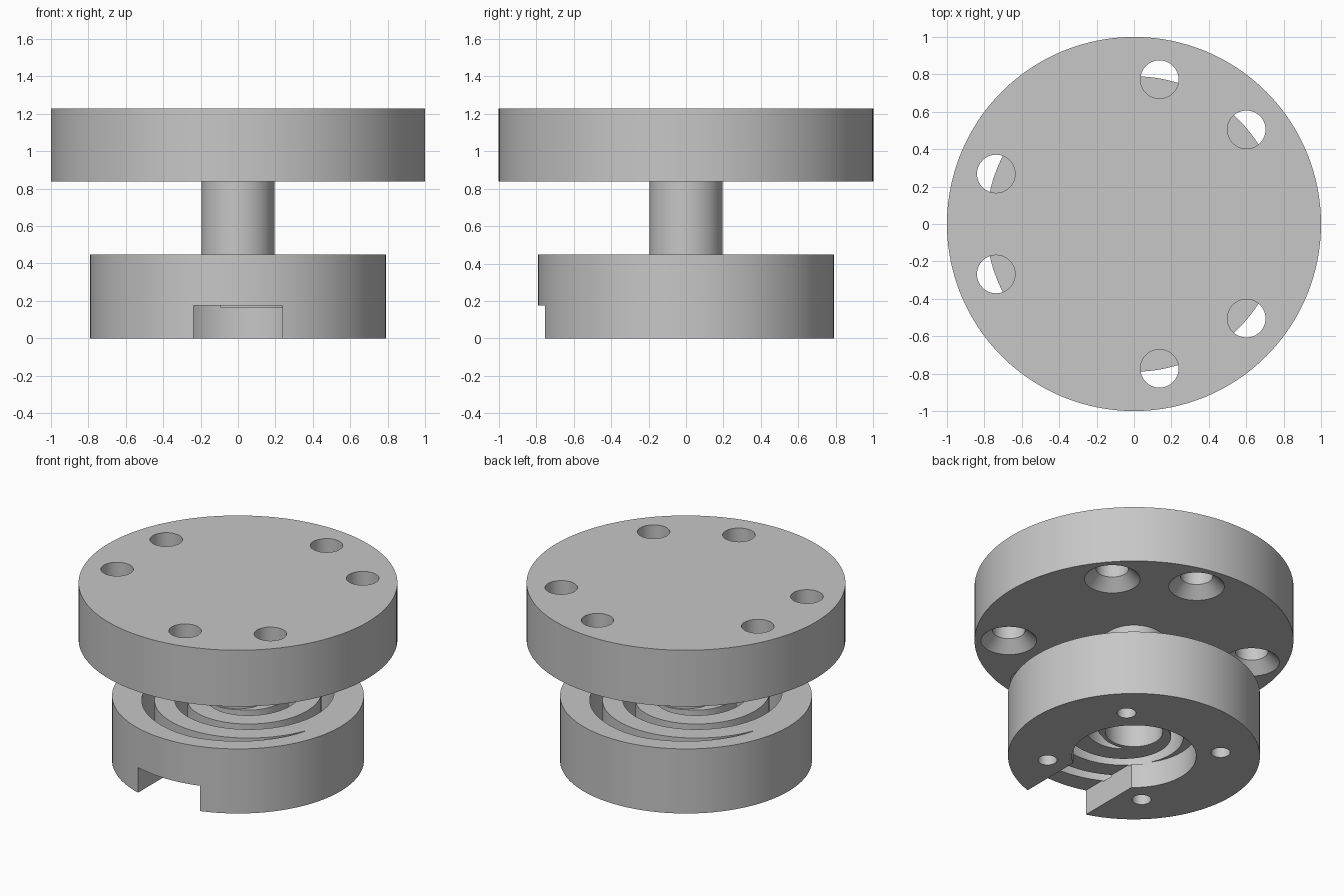
import bpy, bmesh, math
from math import cos, sin, radians

if "Cube" in bpy.data.objects:
    bpy.data.objects.remove(bpy.data.objects["Cube"], do_unlink=True)

metal = bpy.data.materials.new("grey metal")
metal.use_nodes = True
grey = (0.57, 0.57, 0.57, 1)
metal.diffuse_color = grey
metal.node_tree.nodes["Principled BSDF"].inputs["Base Color"].default_value = grey


def finish(name, bm):
    bmesh.ops.recalc_face_normals(bm, faces=bm.faces)
    mesh = bpy.data.meshes.new(name)
    bm.to_mesh(mesh)
    bm.free()
    mesh.materials.append(metal)
    obj = bpy.data.objects.new(name, mesh)
    bpy.context.collection.objects.link(obj)
    return obj


def lathe(name, profile, x=0, y=0, sides=48):
    """Stack of rings from (radius, z) pairs, capped at both ends."""
    bm = bmesh.new()
    rings = [[bm.verts.new((x + r * cos(math.tau * i / sides),
                            y + r * sin(math.tau * i / sides), z))
              for i in range(sides)] for r, z in profile]
    for low, high in zip(rings, rings[1:]):
        for i in range(sides):
            j = (i + 1) % sides
            bm.faces.new((low[i], low[j], high[j], high[i]))
    bm.faces.new(rings[0])
    bm.faces.new(rings[-1])
    return finish(name, bm)


def spiral_slot(name, turn, low, high):
    """Narrow spiral wall whose edges pinch out at the hub and the rim."""
    bm = bmesh.new()
    steps, half = 110, 0.04
    sections = []
    for i in range(steps + 1):
        r = 0.18 + (0.71 - 0.18) * i / steps
        a = radians(turn - 145 + (r - 0.56) * 180 / 0.21)
        inner, outer = max(r - half, 0.205), min(r + half, 0.675)
        sections.append([bm.verts.new((q * cos(a), q * sin(a), z))
                         for q, z in ((inner, low), (outer, low),
                                      (outer, high), (inner, high))])
    for s, t in zip(sections, sections[1:]):
        for k in range(4):
            m = (k + 1) % 4
            bm.faces.new((s[k], s[m], t[m], t[k]))
    bm.faces.new(sections[0])
    bm.faces.new(sections[-1])
    return finish(name, bm)


def box(name, size, centre):
    bm = bmesh.new()
    bmesh.ops.create_cube(bm, size=1)
    bmesh.ops.scale(bm, vec=size, verts=bm.verts)
    bmesh.ops.translate(bm, vec=centre, verts=bm.verts)
    return finish(name, bm)


def activate(obj):
    bpy.ops.object.select_all(action='DESELECT')
    obj.select_set(True)
    bpy.context.view_layer.objects.active = obj


def cut(target, cutter):
    cutter.hide_render = True
    activate(target)
    mod = target.modifiers.new("cut", 'BOOLEAN')
    mod.operation, mod.solver, mod.object = 'DIFFERENCE', 'EXACT', cutter
    bpy.ops.object.modifier_apply(modifier=mod.name)
    bpy.data.objects.remove(cutter, do_unlink=True)


# Upper flange with three pairs of holes countersunk from below
flange_low, flange_high = 0.838, 1.228
flange = lathe("upper_flange", [(1, flange_low), (1, flange_high)], sides=128)
for pair in (60, 180, 300):
    for offset in (-20, 20):
        a = radians(pair + offset)
        cut(flange, lathe("bolt_hole", [(0.185, flange_low - 0.01),
                                        (0.102, flange_low + 0.073),
                                        (0.102, flange_high + 0.1)],
                          0.785 * cos(a), 0.785 * sin(a)))

# Lower body: round block with a recess and a front notch underneath
top, recess = 0.447, 0.175
body = lathe("lower_body", [(0.79, 0), (0.79, top)], sides=128)
cut(body, lathe("recess", [(0.39, -0.1), (0.39, recess)], sides=96))
cut(body, box("notch", (0.476, 1, recess + 0.1), (0, -0.5, (recess - 0.1) / 2)))

# Pair of spiral slots through the spring plate
for turn in (0, 180):
    cut(body, spiral_slot("spiral_slot", turn, recess - 0.01, top + 0.1))

# Bore under the hub and four blind screw holes
cut(body, lathe("hub_bore", [(0.18, 0.1), (0.18, top - 0.02)]))
for a in (45, 135, 225, 315):
    a = radians(a)
    cut(body, lathe("screw_hole", [(0.06, -0.1), (0.06, 0.15)],
                    0.545 * cos(a), 0.545 * sin(a), sides=32))

# Shaft joining the two discs
shaft = lathe("shaft", [(0.195, top - 0.01), (0.195, flange_low + 0.01)], sides=64)

for part in (flange, body, shaft):
    activate(part)
    bpy.ops.object.shade_smooth_by_angle(angle=radians(30))
